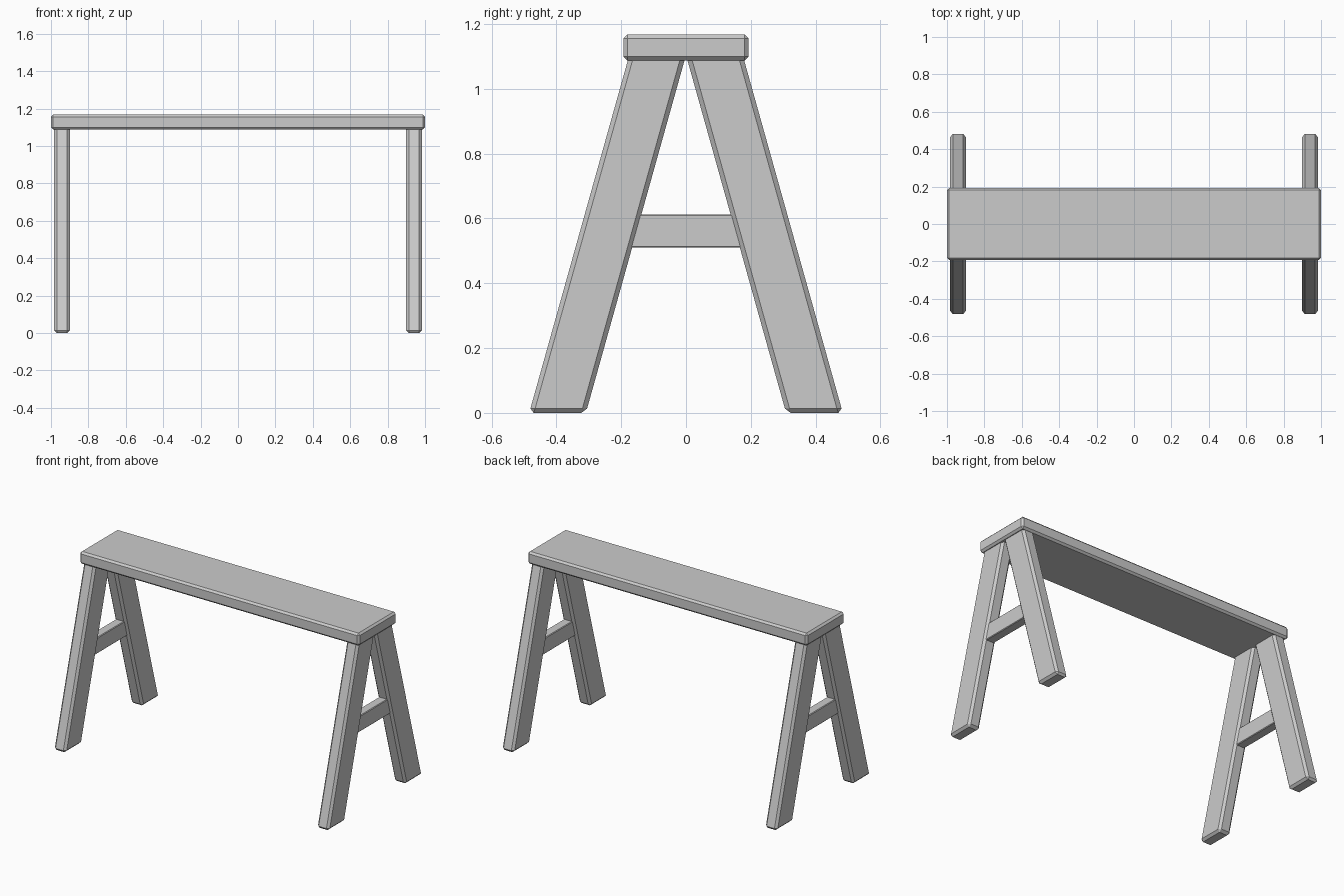
import bpy, bmesh

if "Cube" in bpy.data.objects:
    bpy.data.objects.remove(bpy.data.objects["Cube"])


def prism(name, profile, x0, x1, bevel):
    """Extrude a (y, z) profile from x0 to x1 and chamfer its edges."""
    bm = bmesh.new()
    face = bm.faces.new([bm.verts.new((x0, y, z)) for y, z in profile])
    ext = bmesh.ops.extrude_face_region(bm, geom=[face])
    moved = [v for v in ext["geom"] if isinstance(v, bmesh.types.BMVert)]
    bmesh.ops.translate(bm, verts=moved, vec=(x1 - x0, 0, 0))
    bmesh.ops.recalc_face_normals(bm, faces=bm.faces)
    mesh = bpy.data.meshes.new(name)
    bm.to_mesh(mesh)
    bm.free()
    obj = bpy.data.objects.new(name, mesh)
    bpy.context.collection.objects.link(obj)
    mod = obj.modifiers.new("chamfer", "BEVEL")
    mod.width = bevel
    mod.segments = 1
    mod.limit_method = "NONE"
    return obj


def rect(half_y, z0, z1):
    return [(-half_y, z0), (half_y, z0), (half_y, z1), (-half_y, z1)]


# Top plank
prism("top_plank", rect(0.193, 1.088, 1.168), -1.0, 1.0, 0.012)

# A-frame at each end: two splayed legs and a cross brace
leg_profile = [(0.309, 0.0), (0.484, 0.0), (0.174, 1.108), (-0.001, 1.108)]
for end, cx in (("left", -0.941), ("right", 0.941)):
    for side, s in (("front", -1), ("back", 1)):
        prism(f"{side}_{end}_leg", [(s * y, z) for y, z in leg_profile],
              cx - 0.042, cx + 0.042, 0.014)
    prism(f"{end}_cross_brace", rect(0.2, 0.51, 0.613), cx - 0.03, cx + 0.03, 0.004)
